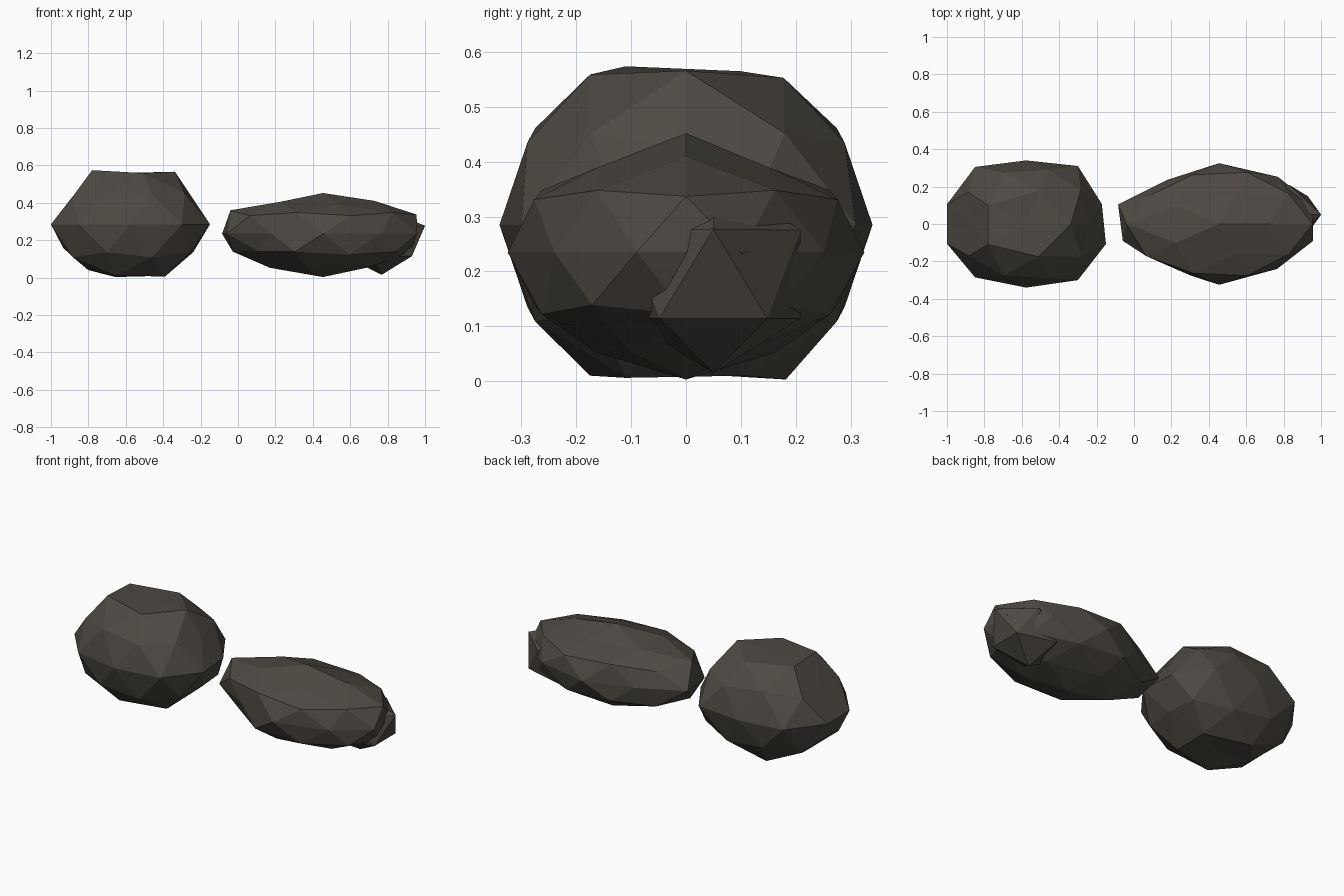
import bpy
import bmesh
from mathutils import Vector

stone = bpy.data.materials.new("dark_stone")
stone.diffuse_color = (0.075, 0.066, 0.055, 1)


def make_rock(name, detail, centre, radii, chips=()):
    """Faceted boulder: a stretched icosphere with a few corners pulled into place."""
    bm = bmesh.new()
    bmesh.ops.create_icosphere(bm, subdivisions=detail, radius=1)
    centre = Vector(centre)
    for v in bm.verts:
        v.co = centre + Vector(a * r for a, r in zip(v.co, radii))
    # Pull the nearest corner to each chip point
    for chip in map(Vector, chips):
        min(bm.verts, key=lambda v: (v.co - chip).length).co = chip
    mesh = bpy.data.meshes.new(name)
    bm.to_mesh(mesh)
    bm.free()
    mesh.materials.append(stone)
    rock = bpy.data.objects.new(name, mesh)
    bpy.context.collection.objects.link(rock)
    return rock


# Round boulder with worn-flat top and underside, chipped at both ends
round_rock = make_rock("round_rock", 2, (-0.577, 0, 0.285), (0.445, 0.34, 0.335), [
    (-0.58, 0, 0.56), (-0.59, 0, 0.014),
    (-0.78, -0.11, 0.574), (-0.78, 0.10, 0.565), (-0.51, -0.175, 0.559),
    (-0.51, 0.178, 0.553), (-0.337, 0, 0.566),
    (-0.80, 0, 0.04), (-0.655, -0.175, 0.01), (-0.655, 0.182, 0.003),
    (-0.39, -0.11, 0.006), (-0.39, 0.105, 0.01),
    (-0.30, 0.31, 0.285), (-0.30, -0.30, 0.285),
    (-0.85, 0.305, 0.285), (-0.85, -0.285, 0.285),
    (-0.15, -0.107, 0.285), (-0.172, 0.107, 0.285),
    (-0.243, 0, 0.425), (-0.285, -0.175, 0.45), (-0.285, 0.18, 0.452),
    (-0.875, 0, 0.445), (-0.885, -0.17, 0.43), (-0.885, 0.17, 0.43),
    (-0.935, 0, 0.16), (-0.24, 0, 0.135),
])

# Long low boulder with a ridge along its top
long_rock = make_rock("long_rock", 2, (0.455, 0, 0.235), (0.54, 0.325, 0.215), [
    (0.455, 0, 0.452), (0.455, 0, 0.003), (-0.04, 0, 0.36),
    (-0.085, 0.105, 0.235), (-0.06, -0.09, 0.235),
    (0.175, 0.235, 0.235), (0.175, -0.22, 0.235),
    (0.77, 0.252, 0.235), (0.765, -0.24, 0.235),
    (0.958, -0.09, 0.235), (0.958, 0.10, 0.235),
    (0.73, 0, 0.41), (0.955, 0, 0.337),
    (0.54, -0.16, 0.39), (0.54, 0.16, 0.386),
    (0.225, -0.10, 0.405), (0.225, 0.10, 0.40),
    (0.11, -0.135, 0.14), (0.09, 0.155, 0.325),
])

# Small stone embedded in the end of the long boulder
small_rock = make_rock("small_rock", 1, (0.768, 0.05, 0.195), (0.224, 0.187, 0.18), [
    (1.0, 0.05, 0.277),
])
